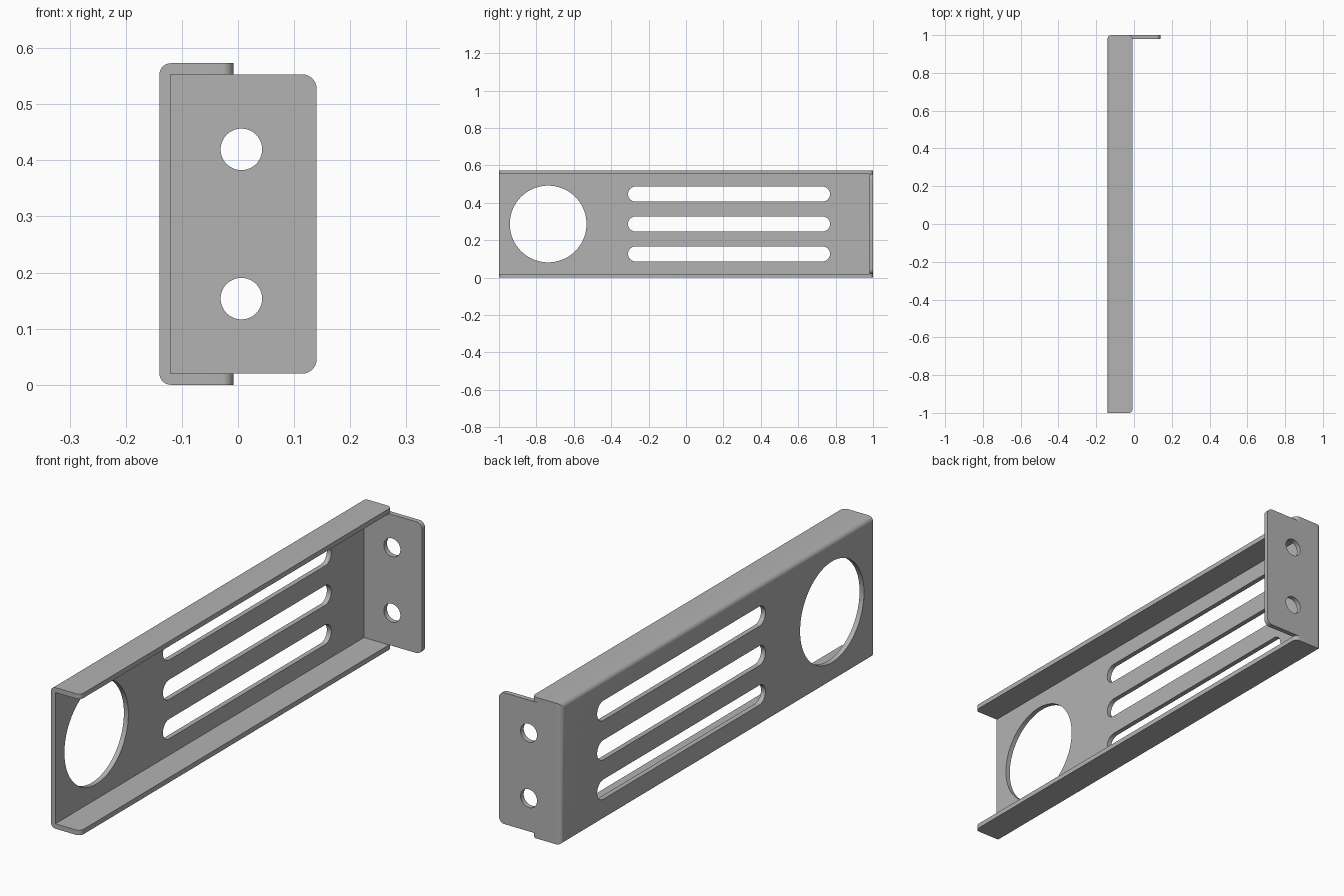
import bpy
import bmesh
import math
from mathutils import Vector

if "Cube" in bpy.data.objects:
    bpy.data.objects.remove(bpy.data.objects["Cube"])

HEIGHT, THICK = 0.573, 0.02
LEFT, FLANGE, RIGHT = -0.14, -0.008, 0.14
MID = HEIGHT / 2

steel = bpy.data.materials.new("steel grey")
steel.use_nodes = True
steel.diffuse_color = (0.45, 0.45, 0.45, 1)
steel.node_tree.nodes["Principled BSDF"].inputs["Base Color"].default_value = steel.diffuse_color


def rounded(corners, steps=8):
    """Outline from (u, v, radius) corners, with right angles rounded off."""
    points = []
    for i, (u, v, r) in enumerate(corners):
        p = Vector((u, v))
        if r == 0:
            points.append(p)
            continue
        before = (Vector(corners[i - 1][:2]) - p).normalized()
        after = (Vector(corners[(i + 1) % len(corners)][:2]) - p).normalized()
        centre = p + (before + after) * r
        for k in range(steps + 1):
            a = math.pi / 2 * k / steps
            points.append(centre - after * r * math.cos(a) - before * r * math.sin(a))
    return points


def slot(u0, u1, v, r, steps=24):
    """Outline of a slot with round ends; a circle when u0 equals u1."""
    points = []
    for u, start in ((u1, -math.pi / 2), (u0, math.pi / 2)):
        for k in range(steps + (u0 != u1)):
            a = start + math.pi * k / steps
            points.append(Vector((u + r * math.cos(a), v + r * math.sin(a))))
    return points


def prism(name, outline, axis, low, high):
    """Extrude an outline along one axis."""
    place = {"x": lambda p, d: (d, p.x, p.y),
             "y": lambda p, d: (p.x, d, p.y),
             "z": lambda p, d: (p.x, p.y, d)}[axis]
    bm = bmesh.new()
    face = bm.faces.new([bm.verts.new(place(p, low)) for p in outline])
    top = bmesh.ops.extrude_face_region(bm, geom=[face])["geom"]
    shift = Vector(place(Vector((0, 0)), high - low))
    bmesh.ops.translate(bm, verts=[g for g in top if isinstance(g, bmesh.types.BMVert)], vec=shift)
    bmesh.ops.recalc_face_normals(bm, faces=bm.faces)
    mesh = bpy.data.meshes.new(name)
    bm.to_mesh(mesh)
    bm.free()
    mesh.materials.append(steel)
    obj = bpy.data.objects.new(name, mesh)
    bpy.context.collection.objects.link(obj)
    return obj


def select(obj):
    bpy.ops.object.select_all(action="DESELECT")
    obj.select_set(True)
    bpy.context.view_layer.objects.active = obj


def cut(obj, tool, operation="DIFFERENCE"):
    select(obj)
    mod = obj.modifiers.new("cut", "BOOLEAN")
    mod.operation, mod.solver, mod.object = operation, "EXACT", tool
    bpy.ops.object.modifier_apply(modifier=mod.name)
    bpy.data.objects.remove(tool)


# Channel: web with top and bottom flanges, rounded on the outer bends
inner = LEFT + THICK
channel = prism("channel", rounded([
    (LEFT, 0, THICK), (FLANGE, 0, 0), (FLANGE, THICK, 0), (inner, THICK, 0),
    (inner, HEIGHT - THICK, 0), (FLANGE, HEIGHT - THICK, 0),
    (FLANGE, HEIGHT, 0), (LEFT, HEIGHT, THICK)]), "y", -1.1, 1.1)

# Plan outline trims the ends and rounds the flange corners and rear bend
plan = rounded([(LEFT - 0.1, -1, 0), (FLANGE, -1, THICK), (FLANGE, 1, THICK),
                (LEFT, 1, THICK), (LEFT, 0, 0), (LEFT - 0.1, 0, 0)])
cut(channel, prism("plan_cutter", plan, "z", -0.1, HEIGHT + 0.1), "INTERSECT")

# Large round opening and three long slots through the web
openings = [slot(-0.737, -0.737, MID, 0.205, 48)]
openings += [slot(-0.27, 0.73, MID + dz, 0.04) for dz in (-0.16, 0, 0.16)]
for outline in openings:
    cut(channel, prism("web_cutter", outline, "x", LEFT - 0.05, inner + 0.05))

# Mounting tab across the rear end, with two screw holes
tab = prism("mounting_tab", rounded([
    (inner, THICK, 0), (RIGHT, THICK, 0.025),
    (RIGHT, HEIGHT - THICK, 0.025), (inner, HEIGHT - THICK, 0)]), "y", 1 - THICK, 1)
for dz in (-0.133, 0.133):
    cut(tab, prism("hole_cutter", slot(0.006, 0.006, MID + dz, 0.037), "y", 0.9, 1.1))

for part in (channel, tab):
    select(part)
    bpy.ops.object.shade_smooth_by_angle(angle=math.radians(30))
